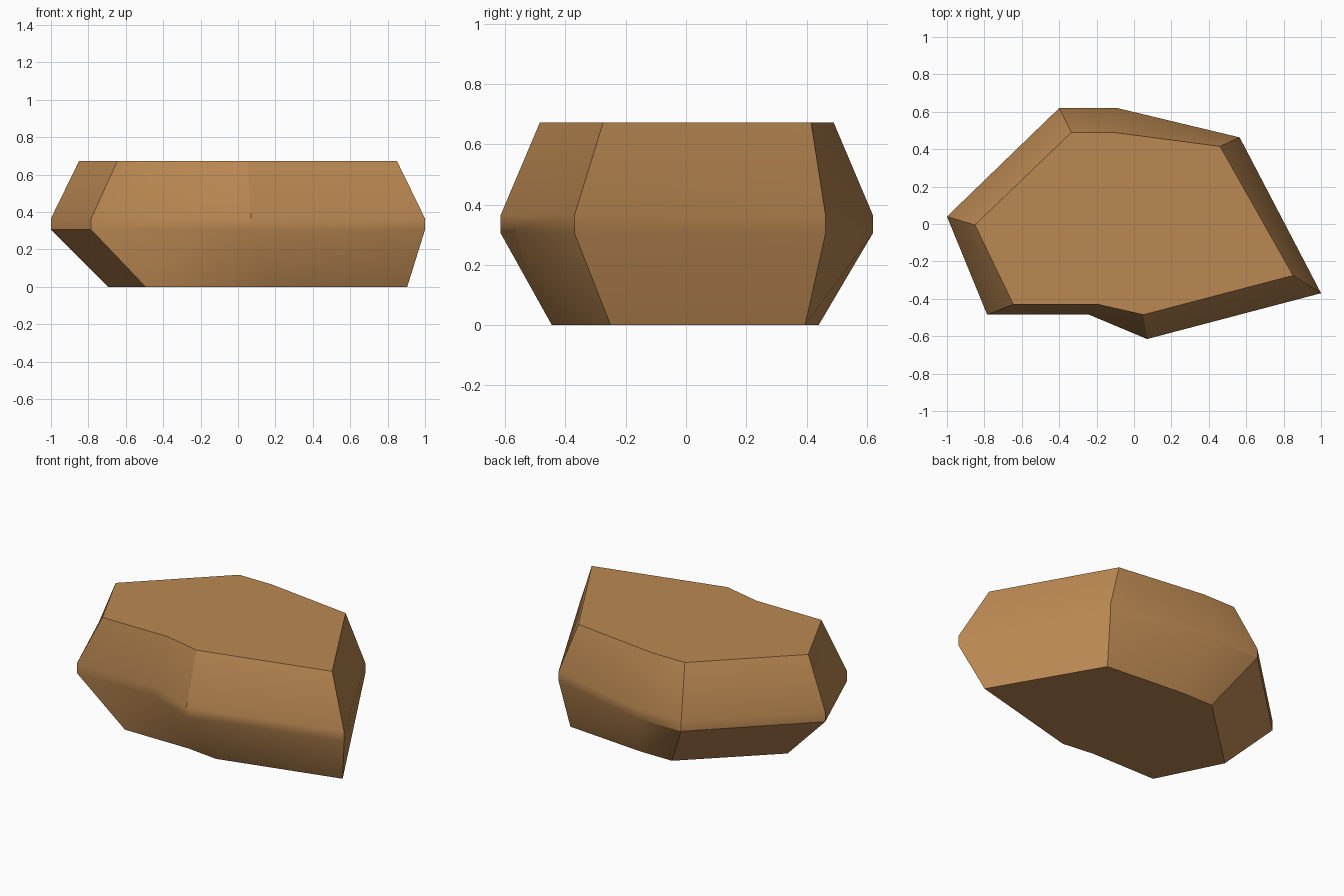
import bpy, bmesh, math

cube = bpy.data.objects.get("Cube")
if cube:
    bpy.data.objects.remove(cube)

# Flat brown stone colour
brown = bpy.data.materials.new("brown_stone")
brown.use_nodes = True
colour = (0.50, 0.25, 0.085, 1)
brown.diffuse_color = colour
brown.node_tree.nodes["Principled BSDF"].inputs["Base Color"].default_value = colour

# Outlines of the foot, the widest belt and the top, counterclockwise
foot = [(-.695, -.02), (-.495, -.42), (-.05, -.42), (.157, -.445),
        (.905, -.25), (.53, .395), (.01, .44), (-.21, .44)]
belt = [(-1, .04), (-.785, -.485), (-.24, -.485), (.07, -.615),
        (1, -.37), (.565, .463), (-.09, .62), (-.40, .62)]
top = [(-.85, -.005), (-.645, -.43), (-.19, -.43), (.05, -.485),
       (.85, -.275), (.46, .415), (-.11, .49), (-.335, .49)]
levels = [(foot, 0), (belt, .305), (belt, .365), (top, .672)]

# Rock: stacked outlines bridged by quads, with flat caps
bm = bmesh.new()
rings = [[bm.verts.new((x, y, z)) for x, y in outline] for outline, z in levels]
for low, high in zip(rings, rings[1:]):
    for i in range(len(low)):
        j = (i + 1) % len(low)
        bm.faces.new((low[i], low[j], high[j], high[i]))
bm.faces.new(rings[0][::-1])
bm.faces.new(rings[-1])
bmesh.ops.recalc_face_normals(bm, faces=bm.faces)

mesh = bpy.data.meshes.new("rock")
bm.to_mesh(mesh)
bm.free()
mesh.materials.append(brown)
rock = bpy.data.objects.new("rock", mesh)
bpy.context.collection.objects.link(rock)

# Soft shading over shallow bends, crisp ridges elsewhere
bpy.ops.object.select_all(action="DESELECT")
rock.select_set(True)
bpy.context.view_layer.objects.active = rock
bpy.ops.object.shade_smooth_by_angle(angle=math.radians(30))
